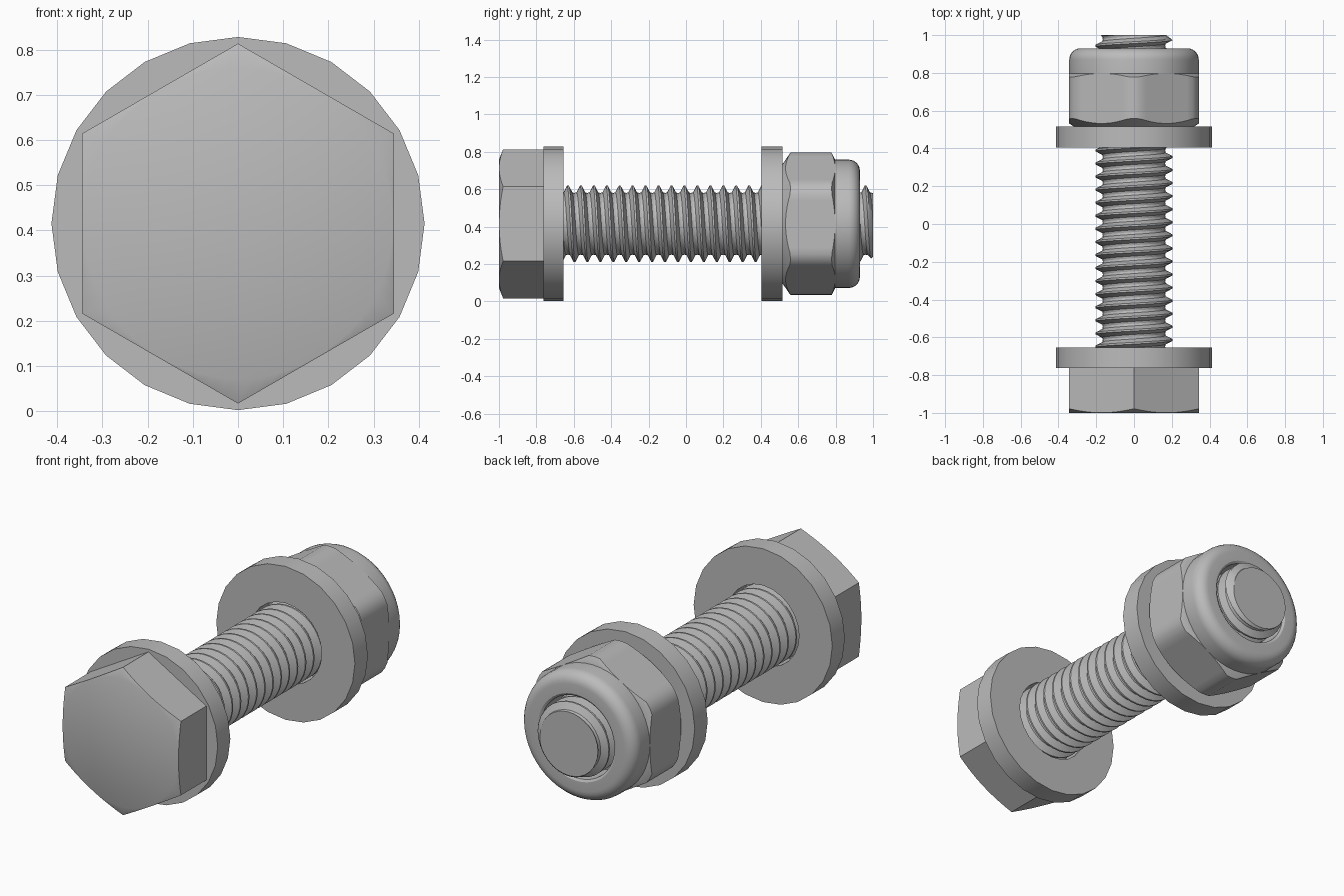
import bpy, bmesh, math
from mathutils import Vector

AXIS_Z = 0.415      # height of the bolt axis, which runs along y
PITCH = 0.0692

if "Cube" in bpy.data.objects:
    bpy.data.objects.remove(bpy.data.objects["Cube"])

steel = bpy.data.materials.new("grey steel")
steel.use_nodes = True
GREY = (0.5, 0.5, 0.5, 1)
steel.diffuse_color = GREY
steel.node_tree.nodes["Principled BSDF"].inputs["Base Color"].default_value = GREY


def finish(bm, name):
    bmesh.ops.recalc_face_normals(bm, faces=bm.faces)
    mesh = bpy.data.meshes.new(name)
    bm.to_mesh(mesh)
    bm.free()
    mesh.materials.append(steel)
    ob = bpy.data.objects.new(name, mesh)
    bpy.context.collection.objects.link(ob)
    ob.location.z = AXIS_Z
    bpy.ops.object.select_all(action="DESELECT")
    ob.select_set(True)
    bpy.context.view_layer.objects.active = ob
    bpy.ops.object.shade_smooth_by_angle(angle=math.radians(28))
    return ob


def turned(name, profile, steps, closed):
    """Turn profile(angle) -> [(y, radius), ...] around the bolt axis."""
    bm = bmesh.new()
    cols = []
    for i in range(steps):
        a = math.tau * i / steps
        cols.append([bm.verts.new((r * math.sin(a), y, r * math.cos(a)))
                     for y, r in profile(a)])
    n = len(cols[0])
    for i in range(steps):
        here, there = cols[i], cols[(i + 1) % steps]
        for j in range(n if closed else n - 1):
            k = (j + 1) % n
            bm.faces.new((here[j], here[k], there[k], there[j]))
    if not closed:
        bm.faces.new([c[0] for c in cols])
        bm.faces.new([c[-1] for c in cols])
    return finish(bm, name)


def hexagon(name, y0, y1, flat, corner, r0, slope0, r1, slope1):
    """Hexagonal block whose corners are rounded and whose ends are coned."""
    def profile(a):
        off = (a + 1e-9) % (math.pi / 3) - math.pi / 6
        r = min(flat / math.cos(off), corner)
        return [(y0, r0), (y0 + slope0 * (r - r0) + 1e-4, r),
                (y1 - slope1 * (r - r1) - 1e-4, r), (y1, r1)]
    return turned(name, profile, 72, False)


# Bolt head
hexagon("bolt_head", -1.0, -0.76, 0.345, 0.3985, 0.343, 0.4, 0.34, 0)

# Washers
for name, y0, y1 in (("head_washer", -0.762, -0.655), ("nut_washer", 0.405, 0.515)):
    ring = [(y0, 0.215), (y0, 0.413), (y1, 0.413), (y1, 0.215)]
    turned(name, lambda a: ring, 24, True)

# Lock nut body
hexagon("nut_body", 0.513, 0.80, 0.343, 0.38, 0.315, 0.69, 0.338, 0.5)

# Rounded collar with a recess around the thread
collar = [(0.79, 0.215), (0.79, 0.343)]
for i in range(7):
    t = math.pi / 2 * i / 6
    collar.append((0.87 + 0.06 * math.sin(t), 0.283 + 0.06 * math.cos(t)))
collar += [(0.93, 0.232), (0.922, 0.22)]
turned("nut_collar", lambda a: collar, 48, True)

# Threaded shank: one pitch of the tooth swept along a helix
bm = bmesh.new()
tooth = [(-0.5, 0.165), (-0.33, 0.168), (-0.07, 0.204),
         (0.07, 0.204), (0.33, 0.168), (0.5, 0.165)]
TURNS, STEPS = 29, 32
crest = -0.631 - 4 * PITCH
verts = [bm.verts.new((0, crest + f * PITCH, r)) for f, r in tooth]
edges = [bm.edges.new(p) for p in zip(verts, verts[1:])]
bmesh.ops.spin(bm, geom=verts + edges, cent=(0, 0, 0), axis=(0, 1, 0),
               dvec=(0, PITCH / STEPS, 0), angle=math.tau * TURNS,
               steps=TURNS * STEPS)
bmesh.ops.remove_doubles(bm, verts=bm.verts, dist=1e-4)
for y, side in ((-0.75, -1), (1.0, 1)):
    bmesh.ops.bisect_plane(bm, geom=bm.verts[:] + bm.edges[:] + bm.faces[:],
                           plane_co=(0, y, 0), plane_no=(0, side, 0),
                           clear_outer=True)
    rim = [e for e in bm.edges if e.is_boundary
           and all(abs(v.co.y - y) < 1e-4 for v in e.verts)]
    bmesh.ops.holes_fill(bm, edges=rim, sides=0)
# Chamfer the tip
for v in bm.verts:
    r = math.hypot(v.co.x, v.co.z)
    limit = 0.176 + (1 - v.co.y)
    if r > limit:
        v.co.x *= limit / r
        v.co.z *= limit / r
finish(bm, "threaded_shank")
